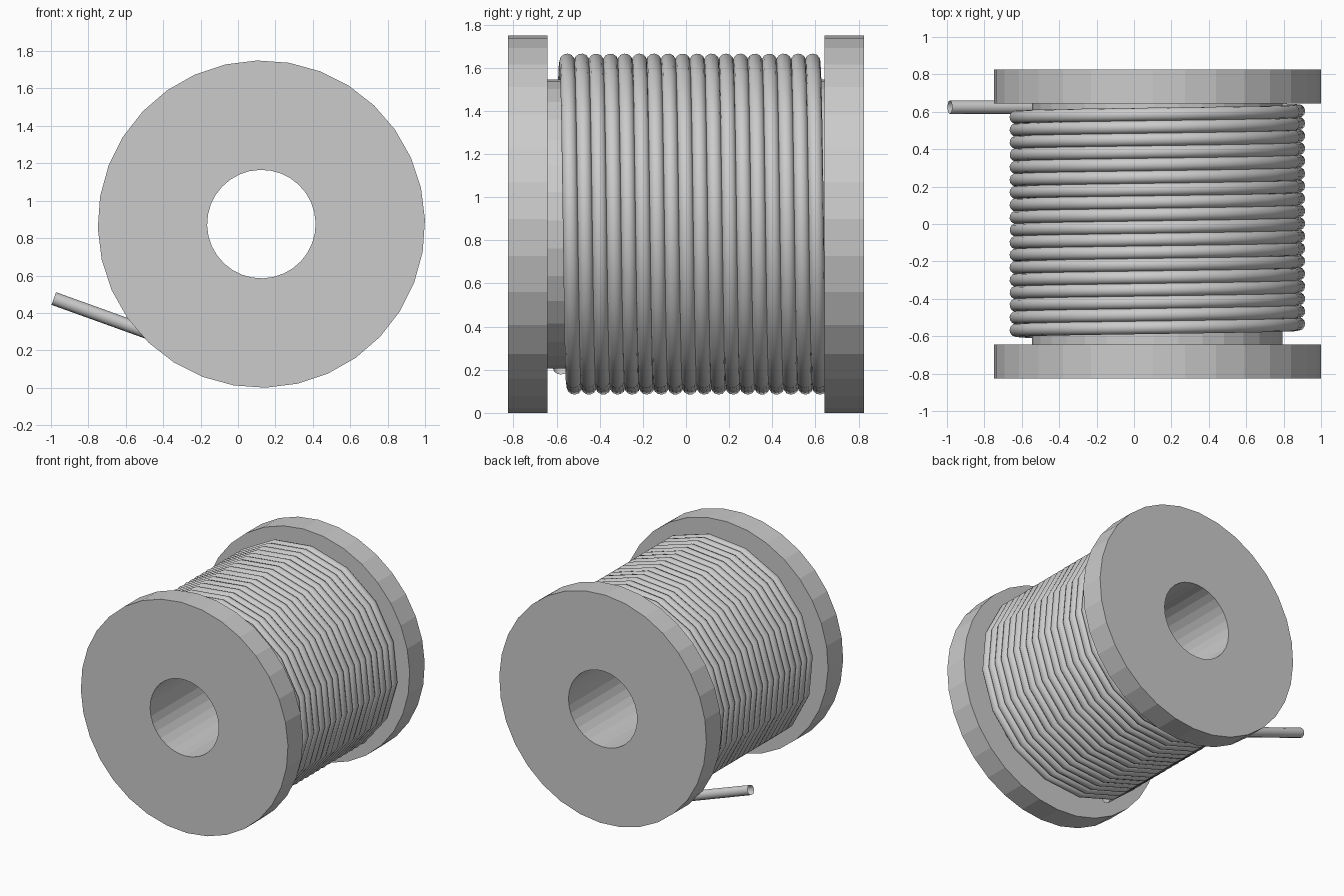
import bpy
import bmesh
from math import sin, cos, radians, tau
from mathutils import Matrix, Vector

if "Cube" in bpy.data.objects:
    bpy.data.objects.remove(bpy.data.objects["Cube"], do_unlink=True)

CENTRE = Vector((0.125, 0, 0.875))

grey = bpy.data.materials.new("plain grey")
grey.use_nodes = True
grey.diffuse_color = (0.6, 0.6, 0.6, 1)
grey.node_tree.nodes["Principled BSDF"].inputs["Base Color"].default_value = (0.6, 0.6, 0.6, 1)


def on_circle(radius, degrees, y):
    a = radians(degrees)
    return CENTRE + Vector((radius * cos(a), y, radius * sin(a)))


# Reel: two flanges, a core and a through bore, lathed about the y axis
FLANGE, CORE, BORE = 0.875, 0.67, 0.29
OUTER, INNER = 0.825, 0.643
profile = [(BORE, -OUTER), (FLANGE, -OUTER), (FLANGE, -INNER), (CORE, -INNER),
           (CORE, INNER), (FLANGE, INNER), (FLANGE, OUTER), (BORE, OUTER)]
bm = bmesh.new()
verts = [bm.verts.new(on_circle(r, 1.5, y)) for r, y in profile]
edges = [bm.edges.new((v, verts[i - 1])) for i, v in enumerate(verts)]
bmesh.ops.spin(bm, geom=verts + edges, cent=CENTRE, axis=(0, 1, 0),
               angle=tau, steps=32, use_merge=True)
bmesh.ops.remove_doubles(bm, verts=bm.verts, dist=0.0001)
bmesh.ops.recalc_face_normals(bm, faces=bm.faces)
mesh = bpy.data.meshes.new("reel")
bm.to_mesh(mesh)
bm.free()
mesh.materials.append(grey)
reel = bpy.data.objects.new("reel", mesh)
bpy.context.collection.objects.link(reel)

# Wire: a coarse helix from front to back that leaves as a straight tail
TURNS, SIDES, COIL = 18, 16, 0.758
START, END = -0.58, 0.625
count = TURNS * SIDES
path = [on_circle(COIL, 242 - 360 * i / SIDES, START + (END - START) * i / count)
        for i in range(count + 1)]
path.append(Vector((-0.985, END, 0.477)))

curve = bpy.data.curves.new("wire", "CURVE")
curve.dimensions = "3D"
curve.bevel_depth = 0.036
curve.bevel_resolution = 4
spline = curve.splines.new("POLY")
spline.points.add(len(path) - 1)
for point, co in zip(spline.points, path):
    point.co = (*co, 1)
spline.use_smooth = True
curve.materials.append(grey)
wire = bpy.data.objects.new("wire", curve)
bpy.context.collection.objects.link(wire)

# Turn the wire into a smooth mesh
bpy.ops.object.select_all(action="DESELECT")
wire.select_set(True)
bpy.context.view_layer.objects.active = wire
bpy.ops.object.convert(target="MESH")
bpy.ops.object.shade_smooth()
